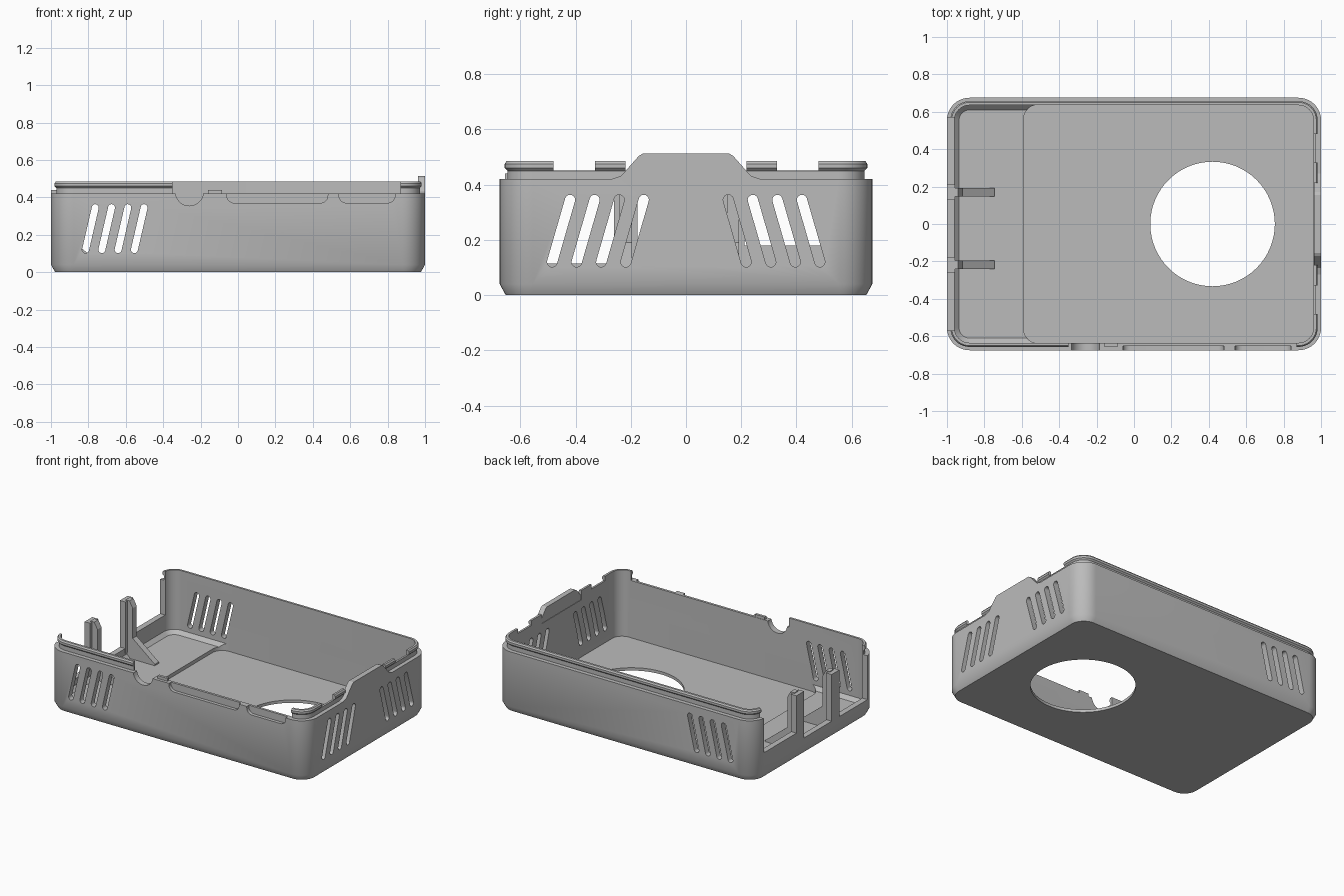
import bpy, bmesh
from math import pi, sin, cos, radians, atan2

cube = bpy.data.objects.get("Cube")
if cube:
    bpy.data.objects.remove(cube, do_unlink=True)

GREY = (0.5, 0.5, 0.5, 1)
mat = bpy.data.materials.new("grey plastic")
mat.use_nodes = True
mat.diffuse_color = GREY
mat.node_tree.nodes["Principled BSDF"].inputs["Base Color"].default_value = GREY

HX, HY, R = 1.0, 0.675, 0.12
WALL, RIM = 0.04, 0.42


def finish(name, bm):
    bmesh.ops.recalc_face_normals(bm, faces=bm.faces)
    mesh = bpy.data.meshes.new(name)
    bm.to_mesh(mesh)
    bm.free()
    mesh.materials.append(mat)
    ob = bpy.data.objects.new(name, mesh)
    bpy.context.collection.objects.link(ob)
    return ob


def prism(name, axis, pts, lo, hi):
    """Extrude a 2D outline along the named axis."""
    def place(p, d):
        return {"x": (d, p[0], p[1]), "y": (p[0], d, p[1]), "z": (p[0], p[1], d)}[axis]
    bm = bmesh.new()
    a = [bm.verts.new(place(p, lo)) for p in pts]
    b = [bm.verts.new(place(p, hi)) for p in pts]
    bm.faces.new(a)
    bm.faces.new(b)
    for i in range(len(a)):
        j = (i + 1) % len(a)
        bm.faces.new((a[i], a[j], b[j], b[i]))
    return finish(name, bm)


def rect(x0, x1, y0, y1):
    return [(x0, y0), (x1, y0), (x1, y1), (x0, y1)]


def circle(cx, cy, r, n=64):
    return [(cx + r * cos(2 * pi * i / n), cy + r * sin(2 * pi * i / n)) for i in range(n)]


def rounded(x0, x1, y0, y1, r, n=10):
    pts = []
    for k, (cx, cy) in enumerate([(x1 - r, y1 - r), (x0 + r, y1 - r),
                                  (x0 + r, y0 + r), (x1 - r, y0 + r)]):
        for i in range(n + 1):
            a = pi / 2 * (k + i / n)
            pts.append((cx + r * cos(a), cy + r * sin(a)))
    return pts


def slot(p, q, r=0.0185, n=8):
    """Capsule outline from p to q."""
    a = atan2(q[1] - p[1], q[0] - p[0])
    pts = []
    for c, start in ((q, a - pi / 2), (p, a + pi / 2)):
        pts += [(c[0] + r * cos(start + pi * i / n), c[1] + r * sin(start + pi * i / n))
                for i in range(n + 1)]
    return pts


def cut(target, axis, pts, lo, hi):
    tool = prism("cutter", axis, pts, lo, hi)
    tool.hide_render = True
    mod = target.modifiers.new("cut", "BOOLEAN")
    mod.operation, mod.solver, mod.object = "DIFFERENCE", "EXACT", tool
    bpy.context.view_layer.objects.active = target
    bpy.ops.object.modifier_apply(modifier=mod.name)
    bpy.data.objects.remove(tool, do_unlink=True)


# Tray shell: rounded rings, each (inset, height), from the base up and down inside
rings = [(0.022, 0), (0, 0.04), (0, RIM), (0.028, RIM), (0.028, 0.45), (0.018, 0.46),
         (0.018, 0.475), (0.025, 0.485), (WALL, 0.485), (WALL, 0.07), (0.065, 0.045)]
bm = bmesh.new()
loops = []
for d, z in rings:
    outline = rounded(-HX + d, HX - d, -HY + d, HY - d, R - d)
    loops.append([bm.verts.new((x, y, z)) for x, y in outline])
for a, b in zip(loops, loops[1:]):
    for i in range(len(a)):
        j = (i + 1) % len(a)
        bm.faces.new((a[i], a[j], b[j], b[i]))
bm.faces.new(loops[0])
bm.faces.new(loops[-1])
shell = finish("tray_shell", bm)

# Recessed main floor with the round fan opening
cut(shell, "z", rounded(-0.59, 0.962, -0.637, 0.637, 0.075), 0.02, 0.2)
cut(shell, "z", circle(0.42, 0, 0.333), -0.1, 0.2)

# Open end with a stepped low wall
cut(shell, "x", [(-0.57, 0.115), (0.2, 0.115), (0.2, 0.18), (0.57, 0.18),
                 (0.57, 0.6), (-0.57, 0.6)], -1.1, -0.94)

# Front edge: lowered lip, cable notch and two port ledges
cut(shell, "y", rect(-0.35, 0.87, RIM, 0.6), -0.8, -0.6)
cut(shell, "y", circle(-0.26, 0.43, 0.075, 40), -0.8, -0.6)
for x0, x1 in ((-0.06, 0.48), (0.54, 0.84)):
    cut(shell, "y", rounded(x0, x1, 0.37, 0.6, 0.04, 6), -0.8, -0.652)

# Right edge: lip gaps
for y0, y1, z in ((-0.48, -0.33, 0.452), (0.33, 0.48, 0.452), (-0.22, 0.22, RIM)):
    cut(shell, "x", rect(y0, y1, z, 0.6), 0.9, 1.1)

# Slanted vents in the long walls and the right wall
for i in range(4):
    x = -0.815 + 0.087 * i
    for lo, hi in ((-0.8, -0.6), (0.6, 0.8)):
        cut(shell, "y", slot((x, 0.12), (x + 0.052, 0.345)), lo, hi)
    y = 0.485 - 0.089 * i
    for s in (-1, 1):
        cut(shell, "x", slot((s * y, 0.12), (s * (y - 0.065), 0.345)), 0.9, 1.1)

# Latch tab on the right wall
tab = [(-0.27, 0.40), (-0.27, RIM), (-0.235, 0.432), (-0.17, 0.505), (-0.155, 0.513)]
tab += [(-y, z) for y, z in reversed(tab)]
prism("right_tab", "x", tab, 0.963, 1.0)

# Small stop on the front rim
prism("front_stop", "y", rect(-0.16, -0.085, 0.41, 0.44), -0.655, -0.637)

# Board posts with gussets at the open end
fin = [(-0.97, 0.03), (-0.745, 0.03), (-0.745, 0.055), (-0.915, 0.19),
       (-0.915, 0.40), (-0.94, 0.445), (-0.97, 0.445)]
for side, y in (("left", 0.17), ("right", -0.218)):
    prism(side + "_post_gusset", "y", fin, y - 0.022, y + 0.022)
    prism(side + "_post", "z", rect(-1.0, -0.957, y - 0.042, y + 0.042), 0.08, 0.44)

# Smooth the rounded walls, keep hard edges
bpy.ops.object.select_all(action="DESELECT")
shell.select_set(True)
bpy.context.view_layer.objects.active = shell
bpy.ops.object.shade_smooth_by_angle(angle=radians(30))
